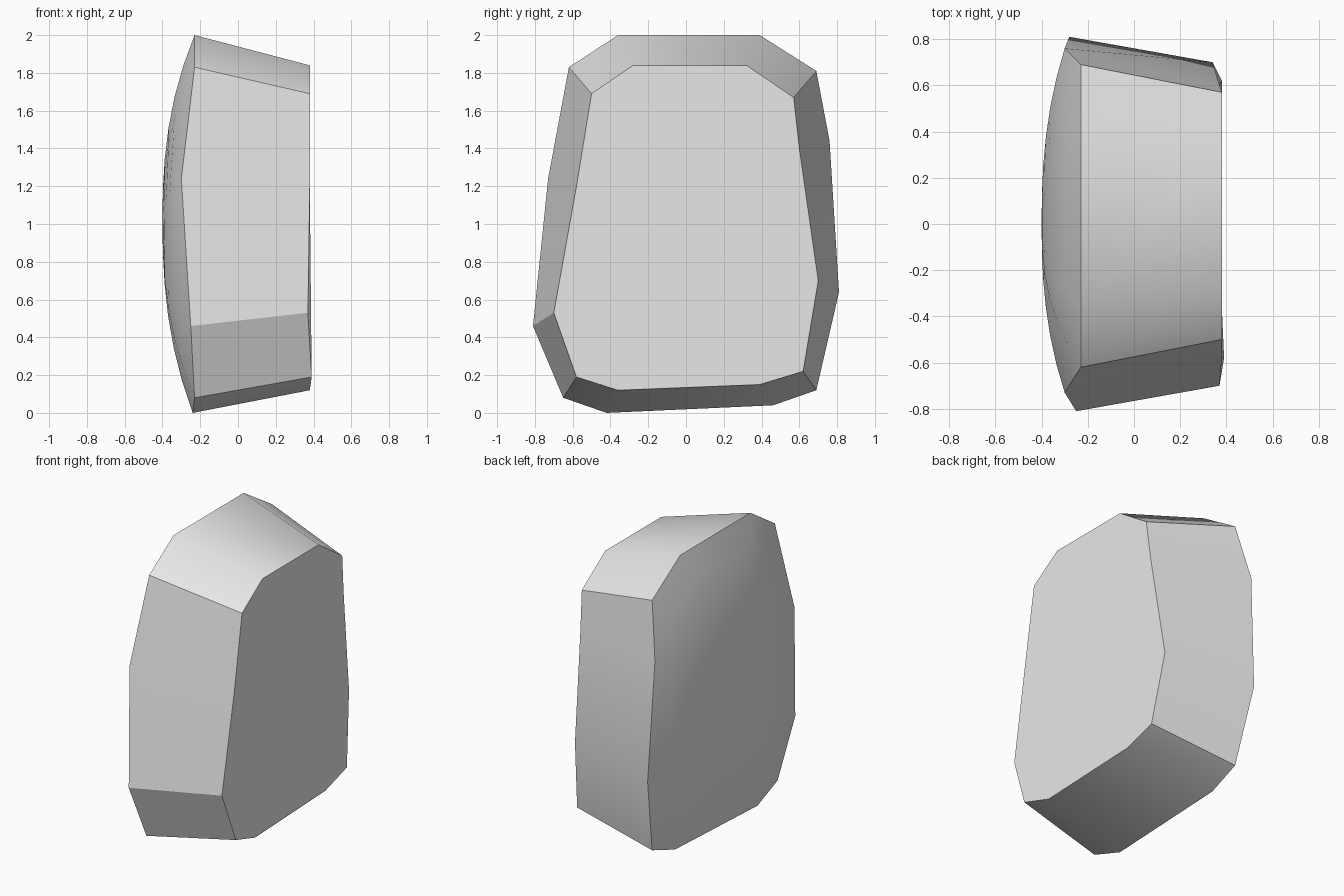
import bpy
import bmesh
from mathutils import Vector

# Remove the default cube only
cube = bpy.data.objects.get("Cube")
if cube:
    bpy.data.objects.remove(cube, do_unlink=True)

# Plain grey material
grey = bpy.data.materials.new("plain grey")
grey.use_nodes = True
colour = (0.8, 0.8, 0.8, 1)
grey.diffuse_color = colour
grey.node_tree.nodes["Principled BSDF"].inputs["Base Color"].default_value = colour

# Stations round the slab: rim point, flat face point, whether the corner is crisp
STATIONS = [
    ((-.23, -.36, 2), (.38, -.28, 1.84), False),
    ((-.23, .39, 2), (.38, .32, 1.84), False),
    ((-.23, .69, 1.81), (.38, .57, 1.67), True),
    ((-.3, .76, 1.44), (.37, .6, 1.4), False),
    ((-.28, .81, .64), (.34, .7, .7), False),
    ((-.23, .69, .12), (.38, .62, .22), True),
    ((-.24, .46, .04), (.38, .39, .15), False),
    ((-.24, -.42, 0), (.38, -.36, .12), False),
    ((-.23, -.65, .08), (.39, -.58, .19), True),
    ((-.25, -.81, .46), (.37, -.7, .53), True),
    ((-.3, -.73, 1.24), (.38, -.58, 1.2), False),
    ((-.23, -.62, 1.83), (.38, -.5, 1.69), True),
]
APEX = Vector((-.4, 0, 1.02))
DOME_STEPS = 6
DOME_POWER = 2.4


def add_ring(bm, points):
    return [bm.verts.new(point) for point in points]


def bridge(bm, first, second):
    """Join two rings with a band of quads."""
    count = len(first)
    for i in range(count):
        j = (i + 1) % count
        bm.faces.new((first[i], first[j], second[j], second[i]))


def dome_point(rim, t):
    """Slide a rim point toward the apex along a curved section."""
    point = APEX.lerp(rim, t)
    point.x = APEX.x + (rim.x - APEX.x) * t ** DOME_POWER
    return point


def mark_loop(bm, ring):
    for i, vert in enumerate(ring):
        bm.edges.get((vert, ring[i - 1])).smooth = False


bm = bmesh.new()
rim_points = [Vector(station[0]) for station in STATIONS]
rim = add_ring(bm, rim_points)
flat = add_ring(bm, [station[1] for station in STATIONS])

# Tapered side walls and the flat face
bridge(bm, rim, flat)
bm.faces.new(flat)

# Bulging side, as rings closing on the apex
outer = rim
for step in range(DOME_STEPS - 1, 0, -1):
    inner = add_ring(bm, [dome_point(p, step / DOME_STEPS) for p in rim_points])
    bridge(bm, inner, outer)
    outer = inner
tip = bm.verts.new(APEX)
for i, vert in enumerate(outer):
    bm.faces.new((outer[i - 1], vert, tip))

# Smooth shading with crisp borders and corners
bmesh.ops.recalc_face_normals(bm, faces=bm.faces[:])
for face in bm.faces:
    face.smooth = True
mark_loop(bm, rim)
mark_loop(bm, flat)
for a, b, station in zip(rim, flat, STATIONS):
    if station[2]:
        bm.edges.get((a, b)).smooth = False

mesh = bpy.data.meshes.new("stone_slab")
bm.to_mesh(mesh)
bm.free()
mesh.materials.append(grey)
slab = bpy.data.objects.new("stone_slab", mesh)
bpy.context.collection.objects.link(slab)
